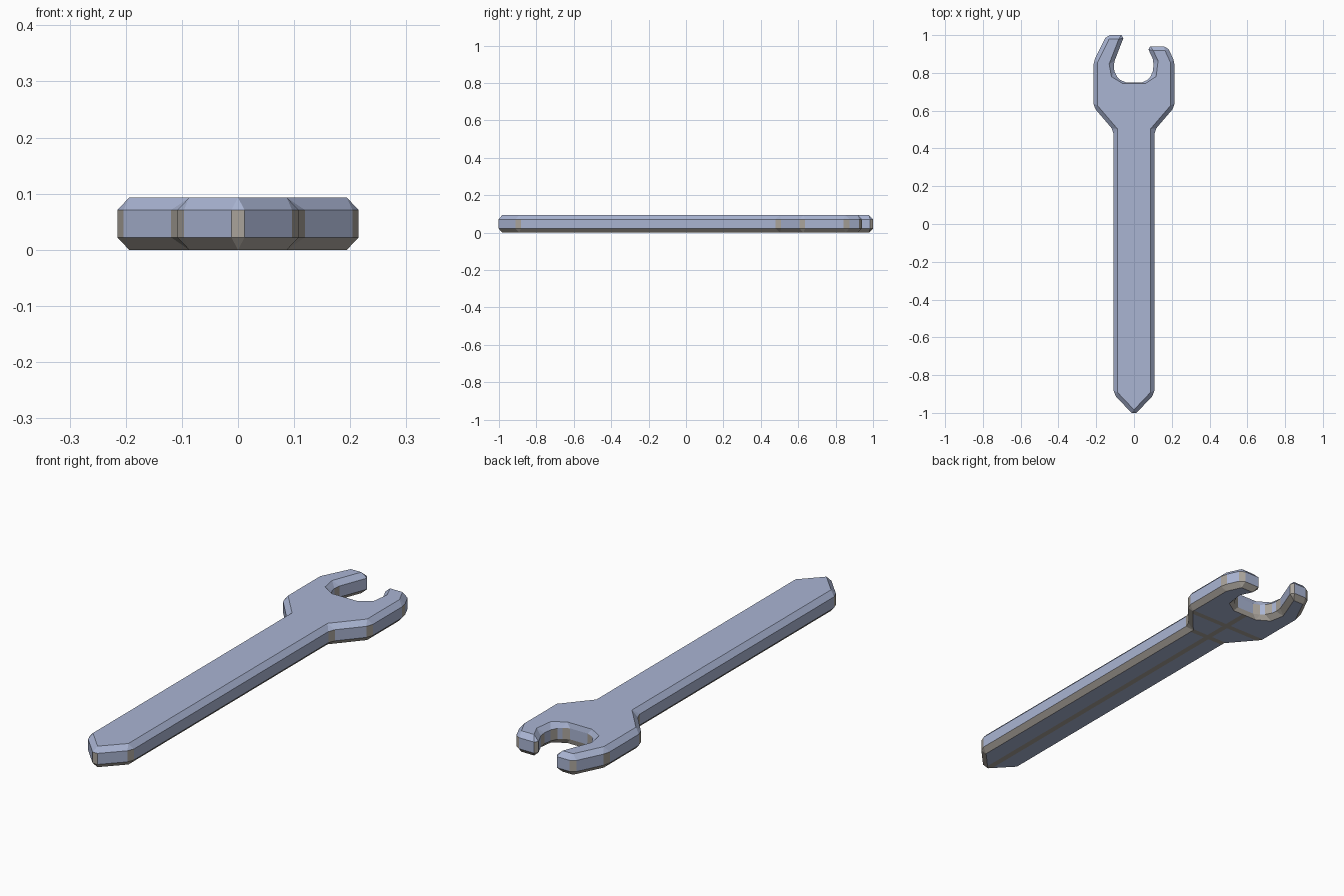
import bpy, bmesh
from mathutils import Vector

if "Cube" in bpy.data.objects:
    bpy.data.objects.remove(bpy.data.objects["Cube"])


def material(name, rgb):
    m = bpy.data.materials.new(name)
    m.diffuse_color = (*rgb, 1)
    m.use_nodes = True
    m.node_tree.nodes["Principled BSDF"].inputs["Base Color"].default_value = m.diffuse_color
    return m


STEEL, TRIM = 0, 1
H, CH, INSET, ROUND = 0.093, 0.022, 0.021, 0.017

# sharp outline of the wrench, counter-clockwise, with the rim inset per corner
half = [(0.108, -0.9), (0.108, 0.495), (0.215, 0.62), (0.215, 0.858)]
right_jaw = [(0.177, 0.94), (0.069, 0.94), (0.106, 0.86), (0.097, 0.79)]
slot = [(0.06, 0.75), (-0.06, 0.75)]
left_jaw = [(-0.1, 0.79), (-0.11, 0.845), (-0.05, 1.0), (-0.145, 1.0)]
outline = ([(0, -1.014)] + half + right_jaw + slot + left_jaw
           + [(-x, y) for x, y in reversed(half)])
pts = [Vector(p) for p in outline]
n = len(pts)

bm = bmesh.new()
rim_lo, rim_hi, mid_lo, mid_hi = [], [], [], []
for i, p in enumerate(pts):
    d1 = (p - pts[i - 1]).normalized()
    d2 = (pts[(i + 1) % n] - p).normalized()
    n1, n2 = Vector((-d1.y, d1.x)), Vector((-d2.y, d2.x))
    inset = 0.005 if outline[i] in slot else INSET
    q = p + (n1 + n2) / (1 + n1.dot(n2)) * inset
    rim_lo.append(bm.verts.new((q.x, q.y, 0)))
    rim_hi.append(bm.verts.new((q.x, q.y, H)))
    # each corner is cut into two points
    a, b = p - d1 * ROUND, p + d2 * ROUND
    mid_lo.append([bm.verts.new((v.x, v.y, CH)) for v in (a, b)])
    mid_hi.append([bm.verts.new((v.x, v.y, H - CH)) for v in (a, b)])


def face(verts, mat):
    f = bm.faces.new(verts)
    f.material_index = mat
    return f


for i in range(n):
    j = (i + 1) % n
    (la, lb), (ha, hb) = mid_lo[i], mid_hi[i]
    lc, hc = mid_lo[j][0], mid_hi[j][0]
    face((la, lb, hb, ha), TRIM)                      # corner strip
    face((lb, lc, hc, hb), STEEL)                     # side wall
    face((ha, hb, rim_hi[i]), STEEL)                  # upper bevel
    face((hb, hc, rim_hi[j], rim_hi[i]), STEEL)
    face((lb, la, rim_lo[i]), TRIM)                   # lower bevel
    face((lc, lb, rim_lo[i], rim_lo[j]), TRIM)
face(rim_hi, STEEL)
bottom = face(rim_lo[::-1], STEEL)

# seams on the underside: one along the middle, two across the neck
SEAM_X, SEAMS_Y = 0.013, [(0.485, 0.51), (0.61, 0.635)]
cuts = [((s * SEAM_X, 0, 0), (1, 0, 0)) for s in (-1, 1)]
cuts += [((0, y, 0), (0, 1, 0)) for pair in SEAMS_Y for y in pair]
for co, no in cuts:
    under = [f for f in bm.faces if all(v.co.z < 1e-5 for v in f.verts)]
    geom = under + list({e for f in under for e in f.edges}) \
        + list({v for f in under for v in f.verts})
    bmesh.ops.bisect_plane(bm, geom=geom, plane_co=co, plane_no=no)
for f in bm.faces:
    if all(v.co.z < 1e-5 for v in f.verts):
        c = f.calc_center_median()
        if abs(c.x) < SEAM_X or any(a < c.y < b for a, b in SEAMS_Y):
            f.material_index = TRIM

bmesh.ops.recalc_face_normals(bm, faces=bm.faces)
mesh = bpy.data.meshes.new("wrench")
bm.to_mesh(mesh)
bm.free()
mesh.materials.append(material("blue steel", (0.40, 0.46, 0.65)))
mesh.materials.append(material("warm grey trim", (0.40, 0.37, 0.33)))
bpy.context.collection.objects.link(bpy.data.objects.new("wrench", mesh))
